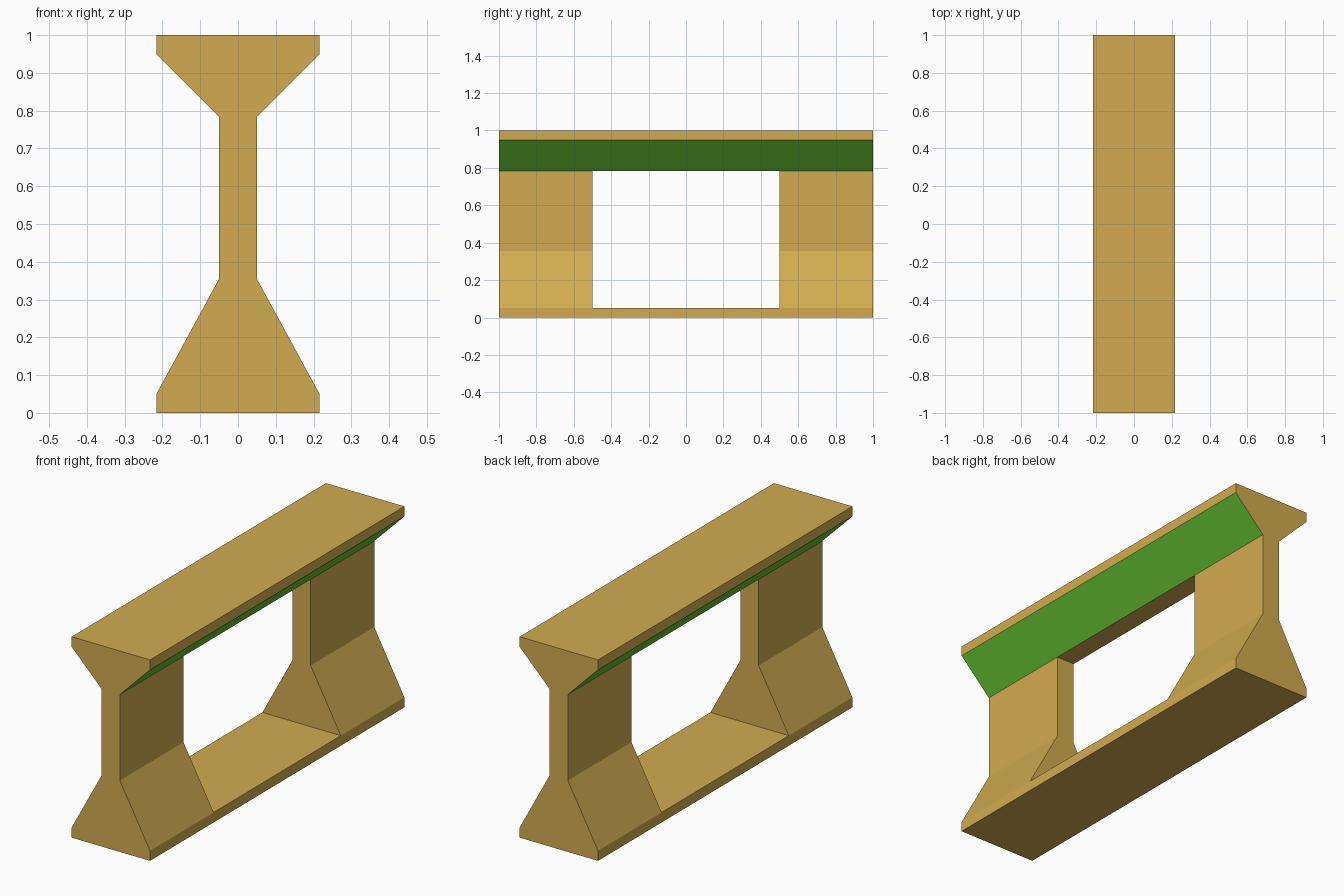
import bpy, bmesh

if "Cube" in bpy.data.objects:
    bpy.data.objects.remove(bpy.data.objects["Cube"])


def material(name, color):
    mat = bpy.data.materials.new(name)
    mat.diffuse_color = color
    mat.use_nodes = True
    mat.node_tree.nodes["Principled BSDF"].inputs["Base Color"].default_value = mat.diffuse_color
    return mat


def extrude_profile(name, points, half_length):
    """Solid with an x/z outline, extruded along y."""
    bm = bmesh.new()
    face = bm.faces.new([bm.verts.new((x, -half_length, z)) for x, z in points])
    new = bmesh.ops.extrude_face_region(bm, geom=[face])["geom"]
    bmesh.ops.translate(bm, vec=(0, 2 * half_length, 0),
                        verts=[v for v in new if isinstance(v, bmesh.types.BMVert)])
    if face.is_valid and len(bm.faces) == len(points) + 1:
        bm.faces.new(list(face.verts))
    bmesh.ops.recalc_face_normals(bm, faces=bm.faces)
    mesh = bpy.data.meshes.new(name)
    bm.to_mesh(mesh)
    bm.free()
    obj = bpy.data.objects.new(name, mesh)
    bpy.context.collection.objects.link(obj)
    return obj


BASE_Z, WEB_LOW, WEB_HIGH, CAP_Z = 0.05, 0.355, 0.783, 0.95
WIDE, WEB, OPENING = 0.216, 0.05, 0.5

# Flared girder, half outline mirrored across x
half = [(WIDE, 0), (WIDE, BASE_Z), (WEB, WEB_LOW),
        (WEB, WEB_HIGH), (WIDE, CAP_Z), (WIDE, 1)]
girder = extrude_profile("flared_girder", half + [(-x, z) for x, z in reversed(half)], 1)

# Rectangular opening through the web
cutter = extrude_profile("opening_cutter",
                         [(-0.4, BASE_Z), (0.4, BASE_Z), (0.4, WEB_HIGH), (-0.4, WEB_HIGH)],
                         OPENING)
cutter.hide_render = True
cut = girder.modifiers.new("opening", "BOOLEAN")
cut.operation = "DIFFERENCE"
cut.solver = "EXACT"
cut.object = cutter
bpy.context.view_layer.objects.active = girder
bpy.ops.object.modifier_apply(modifier=cut.name)
bpy.data.objects.remove(cutter)

# Tan body, green sloped undersides of the cap
girder.data.materials.clear()
girder.data.materials.append(material("tan", (0.64, 0.41, 0.08, 1)))
girder.data.materials.append(material("green", (0.15, 0.61, 0.035, 1)))
for poly in girder.data.polygons:
    sloped = poly.normal.z < -0.3 and abs(poly.normal.x) > 0.3
    poly.material_index = 1 if sloped else 0
